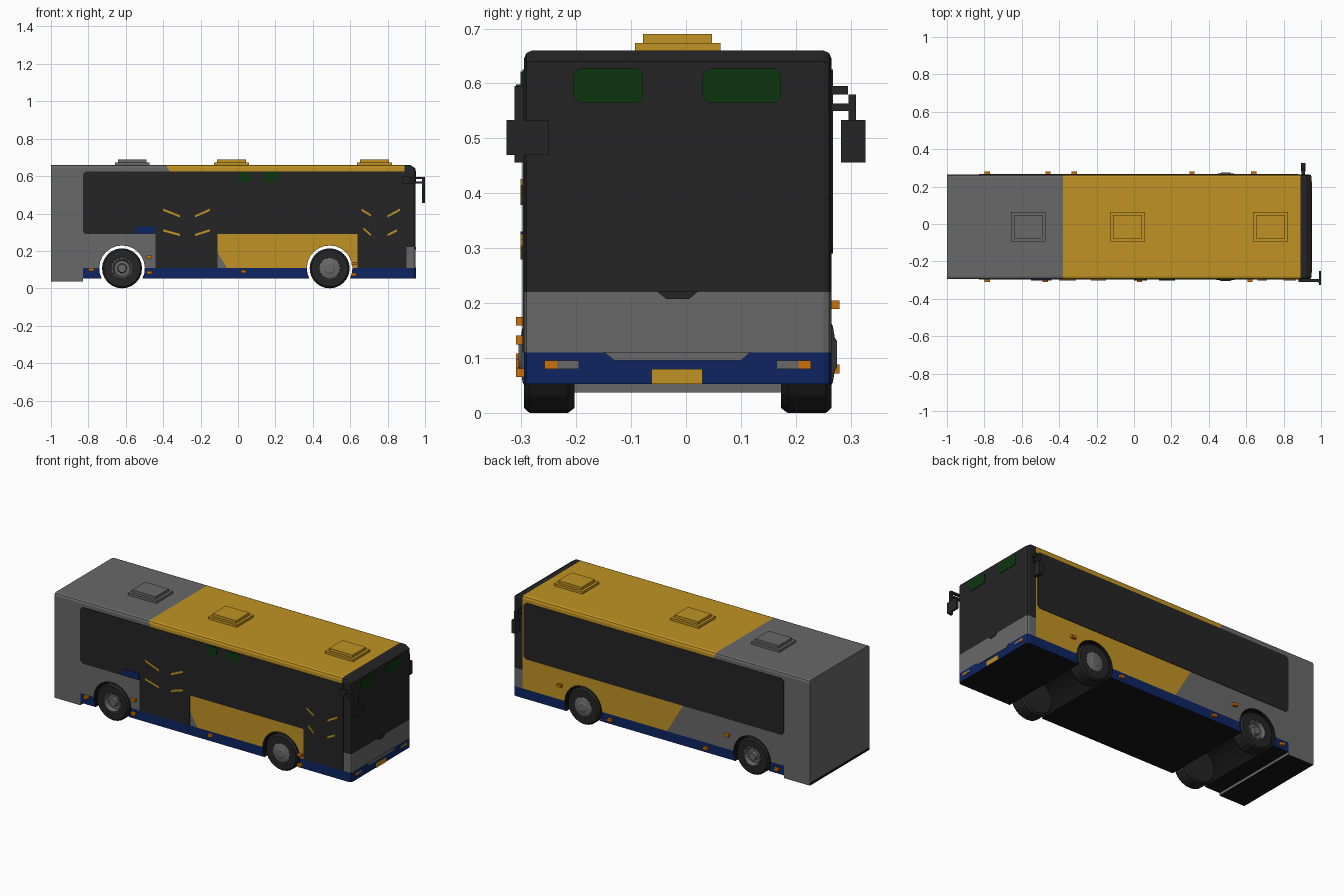
import bpy, bmesh, math
from mathutils import Vector

if "Cube" in bpy.data.objects:
    bpy.data.objects.remove(bpy.data.objects["Cube"])


def material(name, rgb):
    m = bpy.data.materials.new(name)
    m.use_nodes = True
    m.diffuse_color = (*rgb, 1)
    m.node_tree.nodes["Principled BSDF"].inputs["Base Color"].default_value = (*rgb, 1)
    return m


YELLOW = material("yellow paint", (0.53, 0.29, 0.017))
GREY = material("grey paint", (0.14, 0.14, 0.14))
DARK = material("dark glass", (0.018, 0.018, 0.018))
BLUE = material("blue skirt", (0.004, 0.018, 0.12))
BLACK = material("black underside", (0.007, 0.007, 0.007))
GREEN = material("green display", (0.004, 0.036, 0.005))
ORANGE = material("orange lamp", (0.6, 0.16, 0.003))

Y0, Y1 = -0.295, 0.265            # body sides
XR, XF = -1.0, 0.95               # rear and front
WHEELS = {"rear": -0.62, "front": 0.49}
AXLE_Z = 0.107


def finish(name, bm, mats):
    bmesh.ops.recalc_face_normals(bm, faces=bm.faces[:])
    me = bpy.data.meshes.new(name)
    bm.to_mesh(me)
    bm.free()
    for m in mats:
        me.materials.append(m)
    ob = bpy.data.objects.new(name, me)
    bpy.context.collection.objects.link(ob)
    return ob


def prism(bm, pts, axis, a, b):
    """Extrude a 2D outline along x or y from a to b."""
    place = (lambda p: (a, p[0], p[1])) if axis == "x" else (lambda p: (p[0], a, p[1]))
    f = bm.faces.new([bm.verts.new(place(p)) for p in pts])
    new = bmesh.ops.extrude_face_region(bm, geom=[f])["geom"]
    step = Vector((b - a, 0, 0)) if axis == "x" else Vector((0, b - a, 0))
    bmesh.ops.translate(bm, vec=step, verts=[v for v in new if isinstance(v, bmesh.types.BMVert)])


def plate(name, pts, axis, a, b, mat):
    bm = bmesh.new()
    prism(bm, pts, axis, a, b)
    return finish(name, bm, [mat])


def rect(x0, x1, z0, z1, c=0.0):
    """Rectangle outline with optional clipped corners."""
    if not c:
        return [(x0, z0), (x1, z0), (x1, z1), (x0, z1)]
    return [(x0 + c, z0), (x1 - c, z0), (x1, z0 + c), (x1, z1 - c),
            (x1 - c, z1), (x0 + c, z1), (x0, z1 - c), (x0, z0 + c)]


def box(name, x, y, z, mat):
    return plate(name, rect(x[0], x[1], z[0], z[1]), "y", y[0], y[1], mat)


def lathe(name, profile, x, y, side, mat, sides=24):
    """Spin a (radius, outward offset) profile about a wheel axle."""
    bm = bmesh.new()
    vs = [bm.verts.new((r, side * d, 0)) for r, d in profile]
    es = [bm.edges.new(p) for p in zip(vs, vs[1:])]
    bmesh.ops.spin(bm, geom=vs + es, cent=(0, 0, 0), axis=(0, 1, 0),
                   angle=math.tau, steps=sides, use_duplicate=False)
    bmesh.ops.remove_doubles(bm, verts=bm.verts[:], dist=1e-5)
    bmesh.ops.translate(bm, vec=(x, y, AXLE_Z), verts=bm.verts[:])
    return finish(name, bm, [mat])


# Body shell: side outline with open wheel arches, swept across the width
outline = [(XR, 0.66), (XR, 0.037), (-0.83, 0.037), (-0.83, 0.053)]
R = 0.122
low = math.asin((0.053 - AXLE_Z) / R)
for cx in WHEELS.values():
    for i in range(17):
        a = math.pi - low + (2 * low - math.pi) * i / 16
        outline.append((cx + R * math.cos(a), AXLE_Z + R * math.sin(a)))
outline += [(XF, 0.053), (XF, 0.64), (0.92, 0.66)]
bm = bmesh.new()
prism(bm, outline, "y", Y0, Y1)
bmesh.ops.recalc_face_normals(bm, faces=bm.faces[:])
soft = [e for e in bm.edges if abs(e.verts[0].co.y - e.verts[1].co.y) < 1e-4
        and all(v.co.z > 0.63 or v.co.x > 0.94 for v in e.verts)]
bmesh.ops.bevel(bm, geom=soft, offset=0.015, segments=2, affect="EDGES", profile=0.5)
bmesh.ops.triangulate(bm, faces=bm.faces[:])
# Cut the paint borders
for co, no in [((0, 0, 0.11), (0, 0, 1)), ((0, 0, 0.22), (0, 0, 1)), ((0, 0, 0.053), (0, 0, 1)),
               ((0.89, 0, 0), (1, 0, 0)), ((-0.83, 0, 0), (1, 0, 0)),
               ((-0.06, 0, 0.11), (0.54, 0, 0.32)), ((-0.38, 0, 0), (1, 0, 0))]:
    bmesh.ops.bisect_plane(bm, geom=bm.verts[:] + bm.edges[:] + bm.faces[:],
                           plane_co=co, plane_no=no, dist=1e-5)
bm.normal_update()
for f in bm.faces:
    c, n = f.calc_center_median(), f.normal
    arch = abs(n.y) < 0.5 and any(math.hypot(c.x - w, c.z - AXLE_Z) < 0.13 for w in WHEELS.values())
    if n.z < -0.5 or arch or (n.x < -0.9 and c.z < 0.053):
        f.material_index = 4
    elif c.x > 0.89:
        f.material_index = 3 if c.z < 0.11 else 1 if c.z < 0.22 else 2
    elif c.z < 0.11 and c.x > -0.83:
        f.material_index = 3
    else:
        border = max(-0.38, -0.06 - (c.z - 0.11) * 0.32 / 0.54)
        f.material_index = 0 if c.x > border else 1
finish("body_shell", bm, [YELLOW, GREY, DARK, BLUE, BLACK])

# Glazing: door side in one piece with both doors, plain band on the other side
T = 0.003
door_side = [(-0.83, 0.305), (-0.815, 0.29), (-0.44, 0.29), (-0.44, 0.11), (-0.11, 0.11),
             (-0.11, 0.29), (0.64, 0.29), (0.64, 0.11), (0.9, 0.11), (0.9, 0.625),
             (-0.815, 0.625), (-0.83, 0.61)]
plate("door_side_glazing", door_side, "y", Y0, Y0 - T, DARK)
plate("window_band", rect(-0.83, 0.88, 0.29, 0.625, 0.015), "y", Y1, Y1 + T, DARK)
plate("blue_window_panel", rect(-0.55, -0.44, 0.292, 0.33), "y", Y0, Y0 - 2 * T, BLUE)
for i, (a, b) in enumerate([(0.0, 0.07), (0.135, 0.22)]):
    plate(f"side_display_{i}", rect(a, b, 0.568, 0.622, 0.01), "y", Y0, Y0 - 2 * T, GREEN)

# Thin slanted handrails on the doors
rails = [(-0.40, 0.42, -0.31, 0.385), (-0.23, 0.385, -0.15, 0.42),
         (-0.40, 0.31, -0.31, 0.285), (-0.23, 0.285, -0.15, 0.31),
         (0.66, 0.42, 0.71, 0.39), (0.80, 0.385, 0.865, 0.42),
         (0.67, 0.32, 0.71, 0.285), (0.80, 0.285, 0.85, 0.31)]
for i, (x0, z0, x1, z1) in enumerate(rails):
    h = 0.006
    plate(f"door_rail_{i}", [(x0, z0 - h), (x1, z1 - h), (x1, z1 + h), (x0, z0 + h)],
          "y", Y0, Y0 - 2 * T, YELLOW)

# Front face: displays, bumper inset, number plate, lamps
for i, (a, b) in enumerate([(-0.205, -0.078), (0.03, 0.173)]):
    plate(f"front_display_{i}", rect(a, b, 0.565, 0.627, 0.01), "x", XF, XF + T, GREEN)
plate("bumper_inset", [(-0.15, 0.111), (-0.13, 0.095), (0.1, 0.095), (0.118, 0.111)],
      "x", XF, XF + T, GREY)
plate("windscreen_notch", [(-0.053, 0.221), (-0.035, 0.207), (0.005, 0.207), (0.022, 0.221)],
      "x", XF, XF + T, DARK)
plate("number_plate", rect(-0.063, 0.03, 0.053, 0.08), "x", XF, XF + T, YELLOW)
MID = (Y0 + Y1) / 2
for s, tag in ((-1, "door_side"), (1, "far_side")):
    for name, a, b, mat in (("headlamp", 0.18, 0.22, GREY), ("indicator", 0.22, 0.243, ORANGE)):
        lo, hi = sorted((MID + s * a, MID + s * b))
        plate(f"{name}_{tag}", rect(lo, hi, 0.08, 0.095), "x", XF, XF + T, mat)

# Roof hatches, two steps each
for i, (x, mat) in enumerate([(-0.565, GREY), (-0.035, YELLOW), (0.73, YELLOW)]):
    box(f"hatch_base_{i}", (x - 0.093, x + 0.093), (-0.093, 0.063), (0.655, 0.674), mat)
    box(f"hatch_lid_{i}", (x - 0.077, x + 0.077), (-0.078, 0.047), (0.67, 0.69), mat)

# Side marker lamps
markers = {-1: [(-0.785, 0.1), (-0.475, 0.167), (-0.475, 0.085), (0.03, 0.09), (0.62, 0.133), (0.62, 0.073)],
           1: [(-0.785, 0.08), (-0.46, 0.197), (-0.32, 0.08), (0.31, 0.08), (0.64, 0.197)]}
for s, spots in markers.items():
    y = Y0 if s < 0 else Y1
    for i, (x, z) in enumerate(spots):
        box(f"marker_{'door' if s < 0 else 'far'}_side_{i}", (x - 0.014, x + 0.014),
            (y, y + s * 0.015), (z - 0.008, z + 0.008), ORANGE)

# Wheels: tyre ring, dished rear hubs and domed front hubs
tyre = [(0.056, 0), (0.098, 0), (0.107, -0.01), (0.107, -0.08), (0.098, -0.092), (0, -0.092)]
hubs = {"rear": [(0.056, 0), (0.05, 0.003), (0.042, -0.02), (0.026, -0.02), (0.022, -0.003), (0, -0.003)],
        "front": [(0.056, 0), (0.048, 0.003), (0.03, 0.006), (0.024, 0.01), (0, 0.01)]}
for axle, x in WHEELS.items():
    for y, s, tag in ((Y0, -1, "door_side"), (Y1, 1, "far_side")):
        lathe(f"{axle}_tyre_{tag}", tyre, x, y, s, DARK)
        lathe(f"{axle}_hub_{tag}", hubs[axle], x, y, s, GREY, 16)

# Mirror on the door side: long forward arm with a hanging head
box("door_mirror_mount", (0.88, 0.92), (-0.31, -0.285), (0.56, 0.598), DARK)
box("door_mirror_arm", (0.9, 1.0), (-0.31, -0.295), (0.56, 0.57), DARK)
box("door_mirror_brace", (0.9, 1.0), (-0.31, -0.295), (0.585, 0.595), DARK)
box("door_mirror_stem", (0.985, 1.0), (-0.312, -0.295), (0.456, 0.595), DARK)
box("door_mirror_head", (0.988, 1.0), (-0.327, -0.25), (0.47, 0.533), DARK)

# Mirror on the far side: short bracket with a head beside the body
box("far_mirror_lower_arm", (0.895, 0.915), (0.26, 0.31), (0.55, 0.563), DARK)
box("far_mirror_upper_arm", (0.895, 0.915), (0.26, 0.295), (0.58, 0.595), DARK)
box("far_mirror_stem", (0.895, 0.915), (0.296, 0.31), (0.52, 0.58), DARK)
box("far_mirror_head", (0.893, 0.918), (0.282, 0.327), (0.456, 0.533), DARK)
